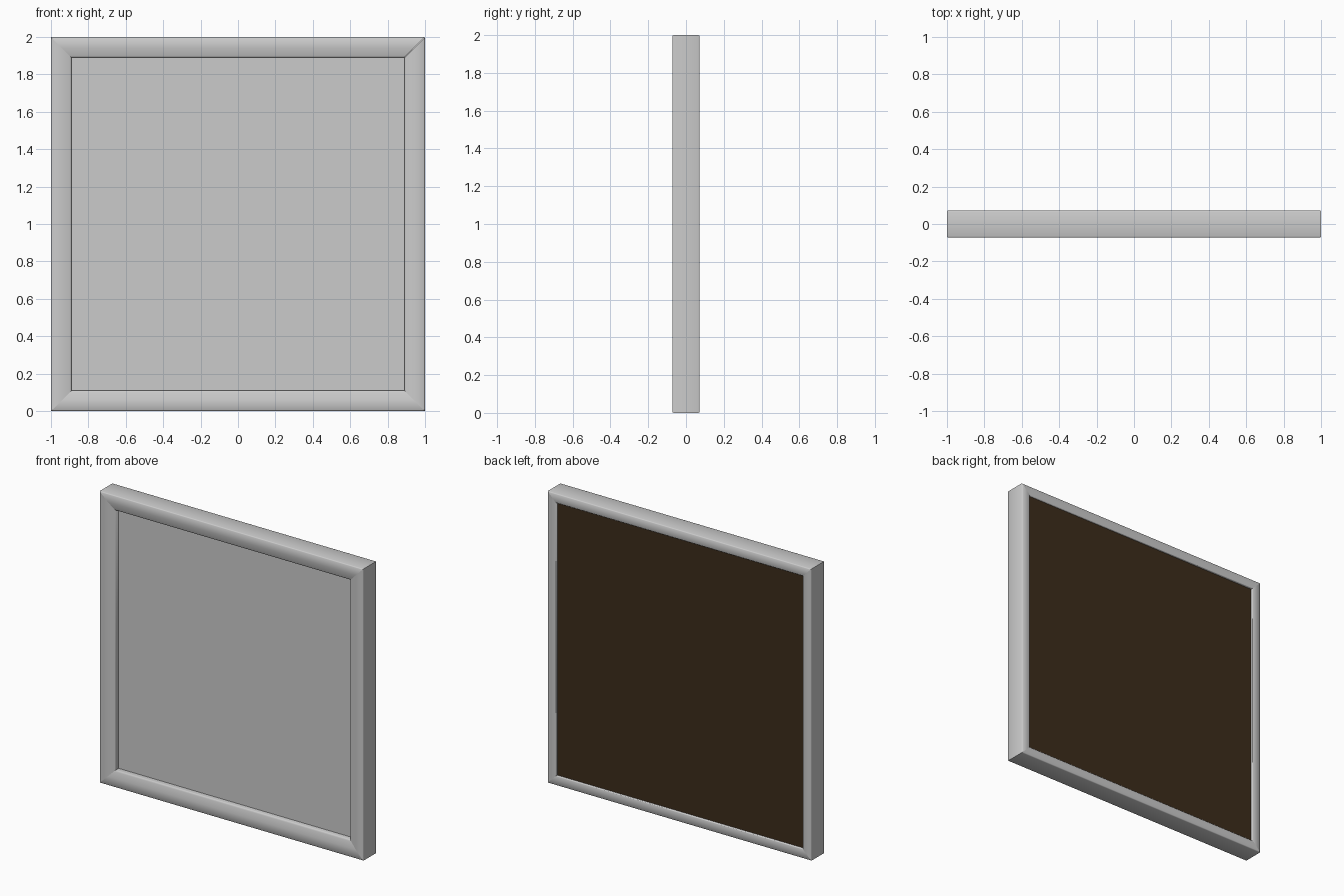
import bpy, bmesh, math
from mathutils import Matrix, Vector

if "Cube" in bpy.data.objects:
    bpy.data.objects.remove(bpy.data.objects["Cube"])

HALF = 1.0
CENTRE = Vector((0, 0, HALF))

# Moulding cross-section: (distance in from outer edge, y)
PROFILE = [(0, 0.066), (0, -0.066), (0.002, -0.070), (0.006, -0.072),
           (0.06, -0.068), (0.100, -0.058), (0.107, -0.055), (0.11, -0.05),
           (0.11, -0.022), (0.065, -0.022), (0.065, 0.068),
           (0.061, 0.072), (0.006, 0.072), (0.002, 0.070)]


def mitred_bar(name, turn):
    """One frame bar with 45 degree ends, turned about the frame centre."""
    rot = Matrix.Rotation(turn, 4, 'Y')
    bm = bmesh.new()
    ends = [[bm.verts.new(CENTRE + rot @ Vector((s * (HALF - d), y, d - HALF)))
             for d, y in PROFILE] for s in (-1, 1)]
    n = len(PROFILE)
    for i in range(n):
        j = (i + 1) % n
        bm.faces.new((ends[0][i], ends[0][j], ends[1][j], ends[1][i]))
    for loop in ends:
        bm.faces.new(loop)
    bmesh.ops.recalc_face_normals(bm, faces=bm.faces)
    mesh = bpy.data.meshes.new(name)
    bm.to_mesh(mesh)
    bm.free()
    ob = bpy.data.objects.new(name, mesh)
    bpy.context.collection.objects.link(ob)
    bpy.ops.object.select_all(action='DESELECT')
    ob.select_set(True)
    bpy.context.view_layer.objects.active = ob
    bpy.ops.object.shade_smooth_by_angle(angle=math.radians(50))


def panel(name, half, y0, y1):
    bpy.ops.mesh.primitive_cube_add(size=1, location=(0, (y0 + y1) / 2, HALF))
    ob = bpy.context.object
    ob.name = name
    ob.scale = (2 * half, y1 - y0, 2 * half)
    return ob


# Four moulding bars
for k, side in enumerate(("bottom", "left", "top", "right")):
    mitred_bar("frame_" + side, k * math.pi / 2)

# Grey picture surface and brown backing board
panel("picture_panel", 0.934, -0.021, 0.02)
back = panel("backing_board", 0.934, 0.02, 0.06)
brown = bpy.data.materials.new("brown_board")
brown.diffuse_color = (0.045, 0.025, 0.011, 1)
brown.use_nodes = True
brown.node_tree.nodes["Principled BSDF"].inputs["Base Color"].default_value = brown.diffuse_color
back.data.materials.append(brown)
